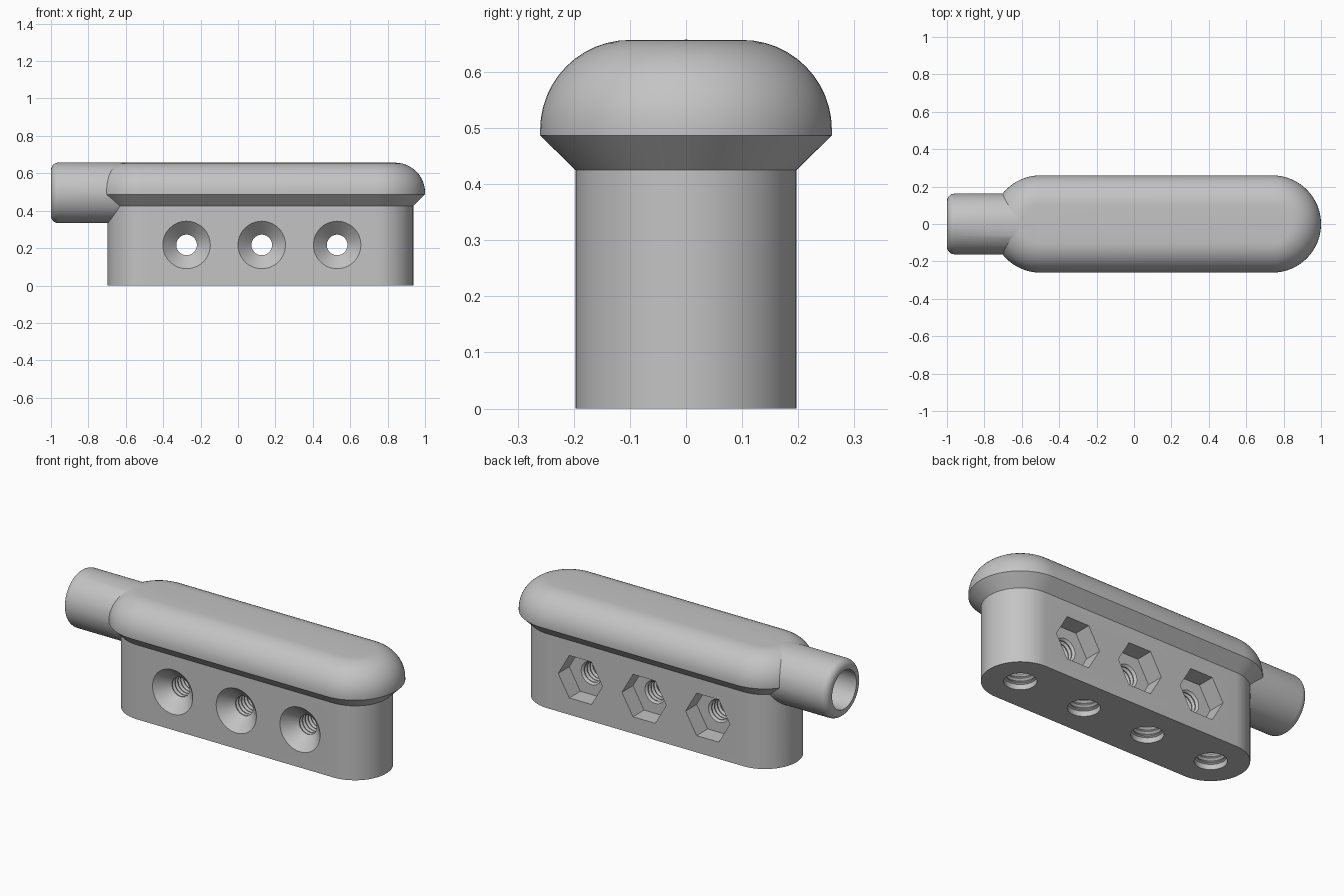
import bpy, bmesh, math
from mathutils import Matrix, Vector

if "Cube" in bpy.data.objects:
    bpy.data.objects.remove(bpy.data.objects["Cube"])

grey = bpy.data.materials.new("light grey")
grey.use_nodes = True
colour = (0.55, 0.55, 0.55, 1)
grey.diffuse_color = colour
grey.node_tree.nodes["Principled BSDF"].inputs["Base Color"].default_value = colour

X0, X1 = -0.5, 0.74          # centres of the rounded ends
SCREW_Z, BORE_Z = 0.217, 0.4955
ALONG_X = Matrix.Rotation(math.pi / 2, 4, 'Y')
ALONG_Y = Matrix.Rotation(-math.pi / 2, 4, 'X')
ALONG_Z = Matrix.Identity(4)


def loft(name, rings, matrix=ALONG_Z):
    """Skin a list of closed rings and cap both ends."""
    bm = bmesh.new()
    loops = [[bm.verts.new(matrix @ Vector(p)) for p in ring] for ring in rings]
    for a, b in zip(loops, loops[1:]):
        for i in range(len(a)):
            j = (i + 1) % len(a)
            bm.faces.new((a[i], a[j], b[j], b[i]))
    bm.faces.new(loops[0][::-1])
    bm.faces.new(loops[-1])
    bmesh.ops.recalc_face_normals(bm, faces=bm.faces)
    mesh = bpy.data.meshes.new(name)
    bm.to_mesh(mesh)
    bm.free()
    mesh.materials.append(grey)
    obj = bpy.data.objects.new(name, mesh)
    bpy.context.collection.objects.link(obj)
    return obj


def lathe(name, profile, place, axis, sides=48):
    """Revolve (radius, distance) pairs about an axis."""
    rings = [[(r * math.cos(math.tau * i / sides), r * math.sin(math.tau * i / sides), t)
              for i in range(sides)] for r, t in profile]
    return loft(name, rings, Matrix.Translation(place) @ axis)


def stadium(r, z, n=32):
    """Long outline with a half circle of radius r at each end."""
    ring = []
    for cx, start in ((X1, -math.pi / 2), (X0, math.pi / 2)):
        for i in range(n + 1):
            a = start + math.pi * i / n
            ring.append((cx + r * math.cos(a), r * math.sin(a), z))
    return ring


def thread(inner, outer, start, end, pitch=0.025):
    """Zigzag profile for a threaded hole."""
    count = round((end - start) / pitch)
    step = (end - start) / count
    pts = []
    for i in range(count):
        t = start + i * step
        pts += [(inner, t), (inner, t + 0.2 * step), (outer, t + 0.6 * step)]
    return pts + [(inner, end)]


def combine(target, other, operation):
    mod = target.modifiers.new(operation.lower(), 'BOOLEAN')
    mod.object, mod.operation, mod.solver = other, operation, 'EXACT'
    bpy.context.view_layer.objects.active = target
    bpy.ops.object.modifier_apply(modifier=mod.name)
    bpy.data.objects.remove(other)


# Body with flared, rounded cap
outline = [(0.197, 0), (0.197, 0.425), (0.26, 0.487)]
for i in range(13):
    a = math.pi / 2 * i / 12
    outline.append((0.1 + 0.16 * math.cos(a), 0.497 + 0.16 * math.sin(a)))
body = loft("manifold_body", [stadium(r, z) for r, z in outline])

# Side pipe with a rounded lip
lip = [(0.122 + 0.04 * math.sin(a), -0.96 - 0.04 * math.cos(a))
       for a in (math.pi / 2 * i / 8 for i in range(9))]
pipe = lathe("pipe", lip + [(0.162, X0 - 0.03)], (0, 0, BORE_Z), ALONG_X, 64)
combine(body, pipe, 'UNION')

# Main bore
bore = lathe("bore", [(0.11, -1.1), (0.11, X1 + 0.1)], (0, 0, BORE_Z), ALONG_X)
combine(body, bore, 'DIFFERENCE')

# Threaded ports in the underside
for i in range(4):
    x = X0 + (X1 - X0) * i / 3
    port = lathe("port", [(0.083, -0.05), (0.083, 0.03)] + thread(0.073, 0.083, 0.035, 0.46),
                 (x, 0, 0), ALONG_Z)
    combine(body, port, 'DIFFERENCE')

# Countersunk screw holes with hexagonal nut pockets behind
for x in (-0.275, 0.127, 0.53):
    screw = lathe("screw_hole", [(0.147, -0.217)] + thread(0.055, 0.068, -0.125, 0.13),
                  (x, 0, SCREW_Z), ALONG_Y)
    combine(body, screw, 'DIFFERENCE')
    pocket = lathe("nut_pocket", [(0.14, 0.097), (0.14, 0.3)], (x, 0, SCREW_Z), ALONG_Y, 6)
    combine(body, pocket, 'DIFFERENCE')

# Smooth curves, crisp edges
bpy.ops.object.select_all(action='DESELECT')
body.select_set(True)
bpy.context.view_layer.objects.active = body
bpy.ops.object.shade_smooth_by_angle(angle=math.radians(25))
